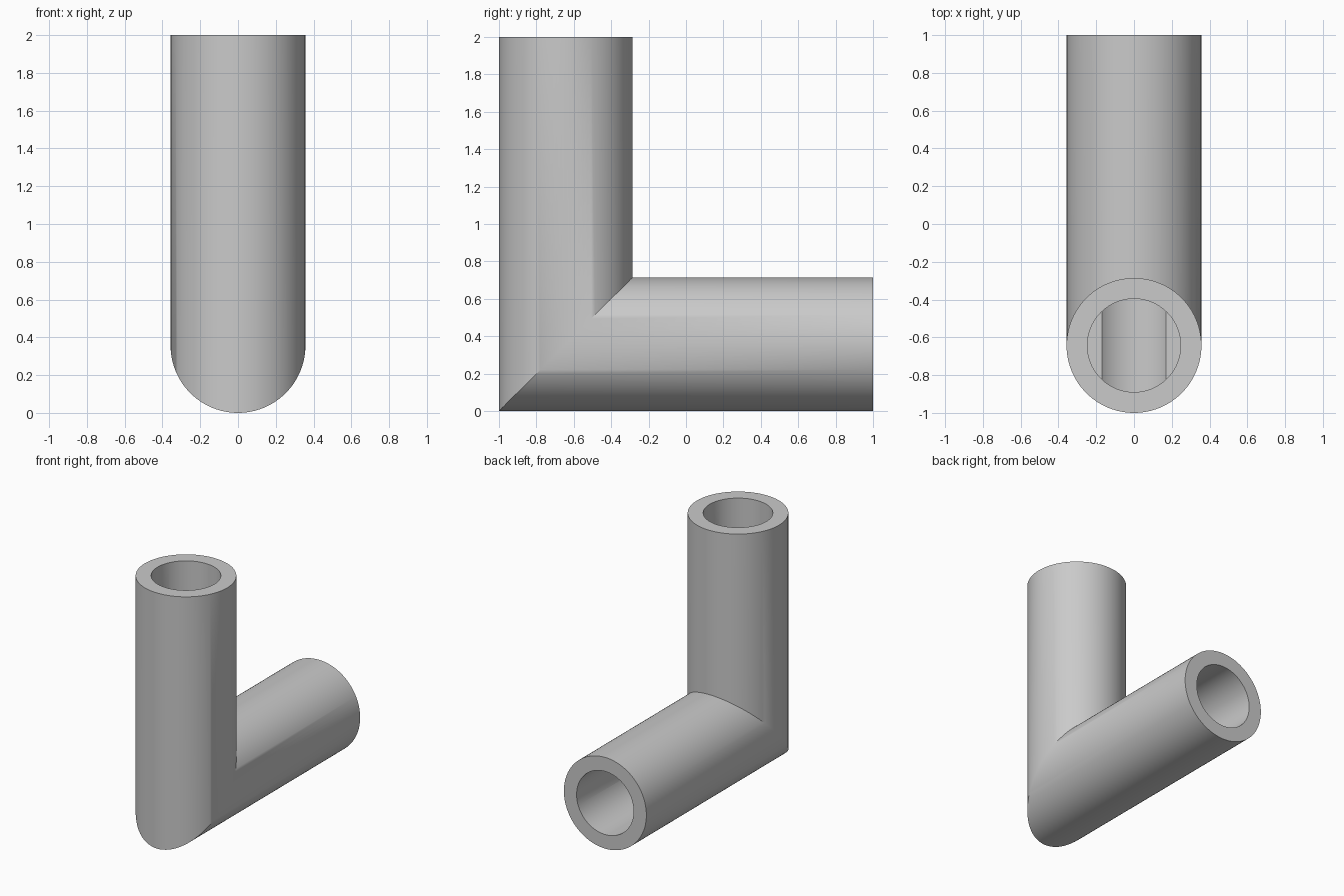
import bpy, bmesh, math
from mathutils import Vector, Matrix

if "Cube" in bpy.data.objects:
    bpy.data.objects.remove(bpy.data.objects["Cube"], do_unlink=True)

R, BORE, SEG = 0.357, 0.247, 96
AXIS_Y = R - 1          # axis of the upright tube
FLOOR = R / 2           # depth at which the upright bore stops

grey = bpy.data.materials.new("light grey")
grey.use_nodes = True
colour = (0.59, 0.59, 0.59, 1)
grey.diffuse_color = colour
grey.node_tree.nodes["Principled BSDF"].inputs["Base Color"].default_value = colour


def make_object(name, bm):
    mesh = bpy.data.meshes.new(name)
    bmesh.ops.recalc_face_normals(bm, faces=bm.faces)
    bm.to_mesh(mesh)
    bm.free()
    mesh.materials.append(grey)
    obj = bpy.data.objects.new(name, mesh)
    bpy.context.collection.objects.link(obj)
    return obj


def rod(name, start, end, radius):
    """Solid cylinder between two points."""
    start, end = Vector(start), Vector(end)
    turn = (end - start).to_track_quat('Z', 'Y').to_matrix().to_4x4()
    bm = bmesh.new()
    bmesh.ops.create_cone(bm, cap_ends=True, segments=SEG, radius1=radius, radius2=radius,
                          depth=(end - start).length,
                          matrix=Matrix.Translation((start + end) / 2) @ turn)
    return make_object(name, bm)


# Elbow body: one circle swept through the mitre, with capped ends
bm = bmesh.new()
rings = [[], [], []]
for i in range(SEG):
    a = math.tau * i / SEG
    x, d = R * math.cos(a), R * math.sin(a)
    for ring, co in zip(rings, ((x, AXIS_Y + d, 2), (x, AXIS_Y + d, R + d), (x, 1, R + d))):
        ring.append(bm.verts.new(co))
for lower, upper in zip(rings, rings[1:]):
    for i in range(SEG):
        j = (i + 1) % SEG
        bm.faces.new((lower[i], lower[j], upper[j], upper[i]))
bm.faces.new(rings[0])
bm.faces.new(rings[2])
elbow = make_object("elbow_pipe", bm)

# Bores: one down the upright tube, one along the level tube
cutters = [rod("upright_bore", (0, AXIS_Y, FLOOR), (0, AXIS_Y, 2.2), BORE),
           rod("level_bore", (0, -0.9, R), (0, 1.2, R), BORE)]
bpy.context.view_layer.objects.active = elbow
for cutter in cutters:
    cutter.hide_render = True
    cut = elbow.modifiers.new(cutter.name, 'BOOLEAN')
    cut.operation = 'DIFFERENCE'
    cut.solver = 'EXACT'
    cut.object = cutter
    bpy.ops.object.modifier_apply(modifier=cut.name)
for cutter in cutters:
    bpy.data.objects.remove(cutter, do_unlink=True)

# Smooth walls, crisp rims
bpy.ops.object.select_all(action='DESELECT')
elbow.select_set(True)
bpy.ops.object.shade_smooth_by_angle(angle=math.radians(30))
